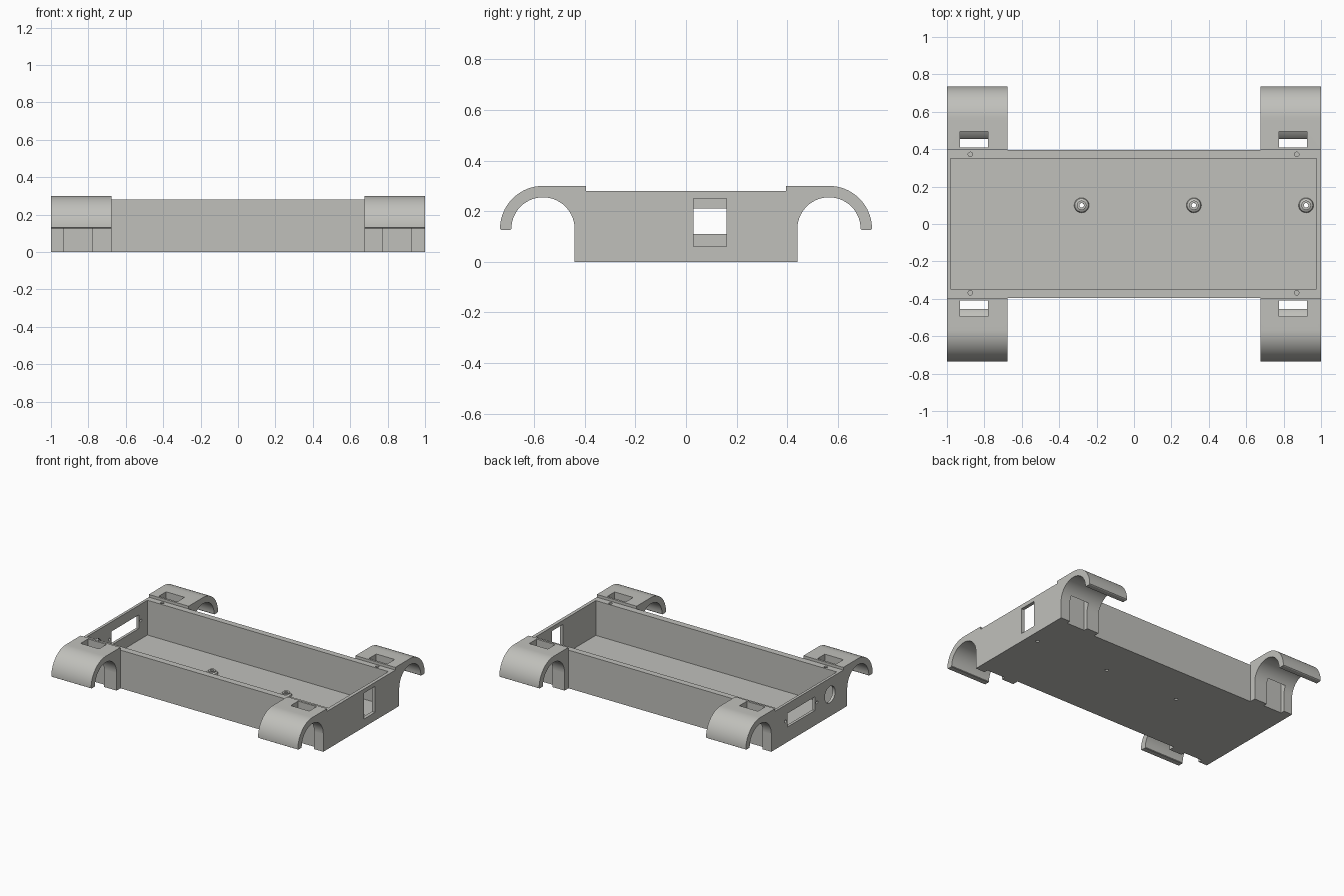
import bpy, bmesh, math

if "Cube" in bpy.data.objects:
    bpy.data.objects.remove(bpy.data.objects["Cube"])

grey = bpy.data.materials.new("warm_grey")
grey.diffuse_color = (0.53, 0.53, 0.50, 1)
grey.use_nodes = True
grey.node_tree.nodes["Principled BSDF"].inputs["Base Color"].default_value = grey.diffuse_color


def finish(name, bm):
    bmesh.ops.recalc_face_normals(bm, faces=bm.faces)
    me = bpy.data.meshes.new(name)
    bm.to_mesh(me)
    bm.free()
    me.materials.append(grey)
    ob = bpy.data.objects.new(name, me)
    bpy.context.collection.objects.link(ob)
    return ob


def prism(name, yz, x0, x1):
    """Extrude a y-z outline along x."""
    bm = bmesh.new()
    a = [bm.verts.new((x0, y, z)) for y, z in yz]
    b = [bm.verts.new((x1, y, z)) for y, z in yz]
    bm.faces.new(a)
    bm.faces.new(b[::-1])
    n = len(yz)
    for i in range(n):
        j = (i + 1) % n
        bm.faces.new((a[j], a[i], b[i], b[j]))
    return finish(name, bm)


def box(name, x0, x1, y0, y1, z0, z1):
    return prism(name, [(y0, z0), (y1, z0), (y1, z1), (y0, z1)], x0, x1)


def lathe(name, rz, x, y, segs=32):
    """Closed ring-shaped profile turned round a vertical axis."""
    bm = bmesh.new()
    rings = []
    for k in range(segs):
        t = 2 * math.pi * k / segs
        rings.append([bm.verts.new((x + r * math.cos(t), y + r * math.sin(t), z)) for r, z in rz])
    n = len(rz)
    for k in range(segs):
        p, q = rings[k], rings[(k + 1) % segs]
        for i in range(n):
            j = (i + 1) % n
            bm.faces.new((p[i], q[i], q[j], p[j]))
    return finish(name, bm)


def circle(cy, cz, r, a0=0, a1=360, n=32):
    return [(cy + r * math.cos(math.radians(a0 + (a1 - a0) * i / n)),
             cz + r * math.sin(math.radians(a0 + (a1 - a0) * i / n))) for i in range(n + 1)]


def pin(x, y, r, z0, z1):
    bm = bmesh.new()
    bmesh.ops.create_cone(bm, cap_ends=True, segments=24, radius1=r, radius2=r, depth=z1 - z0)
    bmesh.ops.translate(bm, verts=bm.verts, vec=(x, y, (z0 + z1) / 2))
    return finish("cutter", bm)


def combine(target, tool, op):
    m = target.modifiers.new("bool", 'BOOLEAN')
    m.operation, m.solver, m.object = op, 'EXACT', tool
    dg = bpy.context.evaluated_depsgraph_get()
    me = bpy.data.meshes.new_from_object(target.evaluated_get(dg))
    target.modifiers.clear()
    target.data = me
    bpy.data.objects.remove(tool)


# Open tray
tray = box("tray", -1, 1, -0.395, 0.395, 0, 0.28)
combine(tray, box("cutter", -0.98, 0.975, -0.347, 0.35, 0.025, 0.5), 'DIFFERENCE')

# Hooked corner clips with feet, and their strap slots
CY, CZ, RO, RI = 0.565, 0.13, 0.17, 0.125
hook = [(0.395, 0), (0.44, 0), (0.44, CZ)]
hook += circle(CY, CZ, RI, 179, 0, 28)
hook += [(CY + RI + 0.004, CZ - 0.004), (CY + RO - 0.006, CZ - 0.004)]
hook += circle(CY, CZ, RO, 0, 90, 20) + [(0.395, 0.3)]
slot = [(0.41, -0.1), (0.455, -0.1)] + circle(CY, CZ, 0.14, 142, 120, 8) + [(0.495, 0.4), (0.41, 0.4)]


def side(pts, s):
    return [(y * s, z) for y, z in pts]


for x0, x1, s0, s1 in ((-1, -0.677, -0.93, -0.78), (0.677, 1, 0.775, 0.925)):
    for s in (-1, 1):
        combine(tray, prism("clip", side(hook, s), x0, x1), 'UNION')
        combine(tray, prism("cutter", side(slot, s), s0, s1), 'DIFFERENCE')

# Openings in the end walls
combine(tray, box("cutter", 0.9, 1.1, 0.03, 0.16, 0.06, 0.25), 'DIFFERENCE')
combine(tray, box("cutter", -1.1, -0.9, -0.065, 0.25, 0.11, 0.21), 'DIFFERENCE')
for y, z, r in ((-0.24, 0.16, 0.06), (0.275, 0.16, 0.01), (-0.09, 0.16, 0.01)):
    combine(tray, prism("cutter", circle(y, z, r)[:-1], -1.1, -0.9), 'DIFFERENCE')

# Screw holes in the rim
for x in (-0.875, 0.87):
    for y in (-0.368, 0.372):
        combine(tray, pin(x, y, 0.012, 0.1, 0.4), 'DIFFERENCE')

# Floor bosses with through holes
parts = [tray]
for x in (-0.28, 0.32, 0.92):
    combine(tray, pin(x, 0.1, 0.012, -0.1, 0.1), 'DIFFERENCE')
    parts.append(lathe("floor_boss", [(0.012, 0.02), (0.04, 0.02), (0.04, 0.028), (0.036, 0.036),
                                      (0.025, 0.042), (0.025, 0.05), (0.012, 0.05)], x, 0.1))

for ob in parts:
    bpy.ops.object.select_all(action='DESELECT')
    ob.select_set(True)
    bpy.context.view_layer.objects.active = ob
    bpy.ops.object.shade_smooth_by_angle(angle=math.radians(30))
